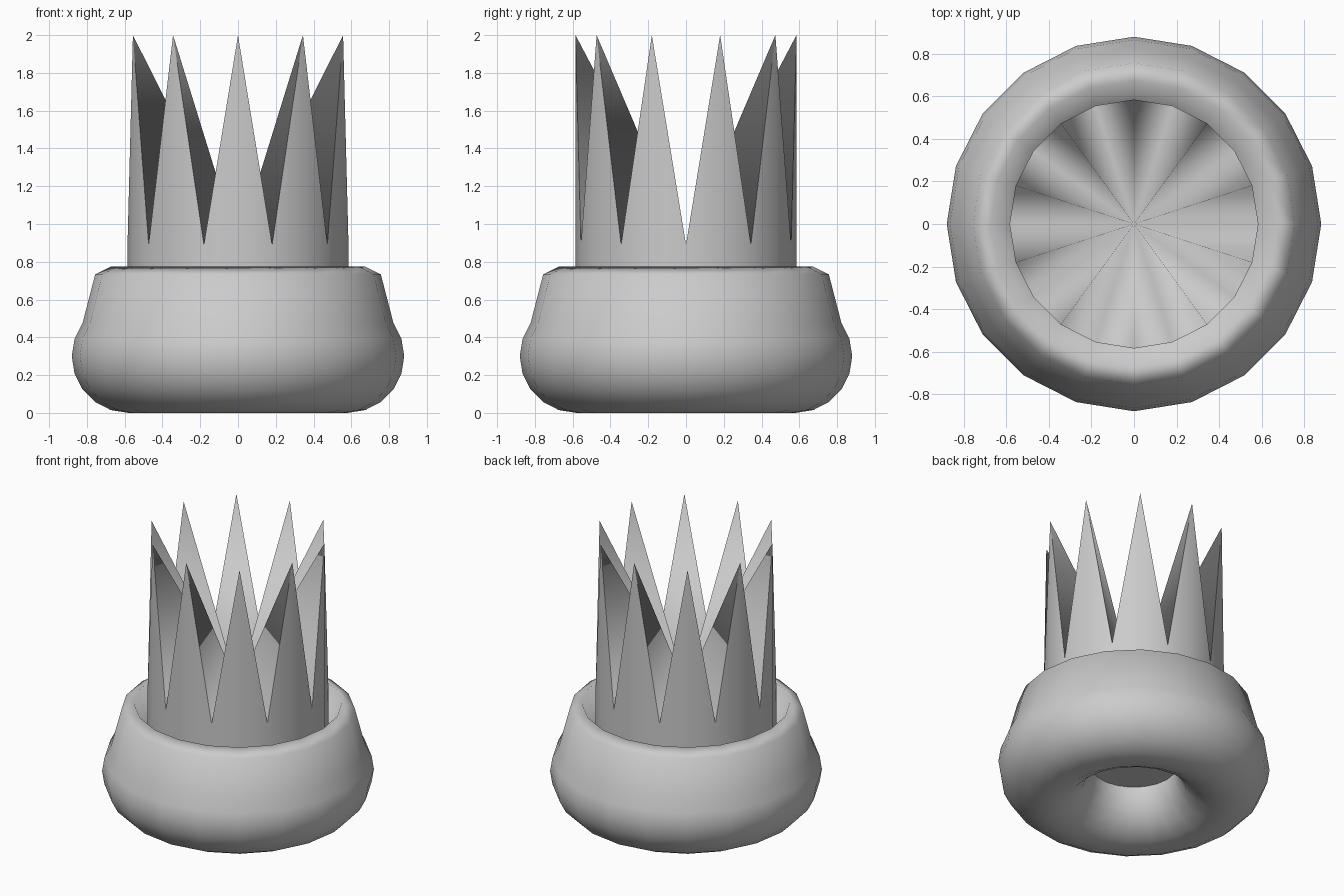
import bpy, bmesh
from math import sin, cos, pi, hypot

if "Cube" in bpy.data.objects:
    bpy.data.objects.remove(bpy.data.objects["Cube"])

SEG = 20

# Base: torus whose upper outer loops are pulled up into a collar
bpy.ops.mesh.primitive_torus_add(major_segments=SEG, minor_segments=20,
                                 major_radius=0.58, minor_radius=0.30,
                                 location=(0, 0, 0))
base = bpy.context.object
base.name = "ring_base"
for v in base.data.vertices:
    raised = v.co.z > 0.22 and hypot(v.co.x, v.co.y) > 0.62
    v.co.z += 0.30 + (0.19 if raised else 0)
bpy.ops.object.shade_smooth()

# Crown: solid 20-sided column, fan-capped, every other rim point raised
R, BOTTOM, VALLEY, TIP = 0.585, 0.30, 0.89, 2.0
bm = bmesh.new()
low, rim = [], []
for i in range(SEG):
    a = pi / 2 + 2 * pi * i / SEG
    x, y = R * cos(a), R * sin(a)
    low.append(bm.verts.new((x, y, BOTTOM)))
    rim.append(bm.verts.new((x, y, VALLEY if i % 2 else TIP)))
centre = bm.verts.new((0, 0, VALLEY))
bm.faces.new(low[::-1])
for i in range(SEG):
    j = (i + 1) % SEG
    bm.faces.new((low[i], low[j], rim[j], rim[i]))
    bm.faces.new((rim[i], rim[j], centre))
for f in bm.faces:
    f.smooth = True
# Sharp borders between the wall and both caps
for ring in (low, rim):
    for i in range(SEG):
        bm.edges.get((ring[i], ring[(i + 1) % SEG])).smooth = False
mesh = bpy.data.meshes.new("spiked_crown")
bm.to_mesh(mesh)
bm.free()
crown = bpy.data.objects.new("spiked_crown", mesh)
bpy.context.collection.objects.link(crown)
